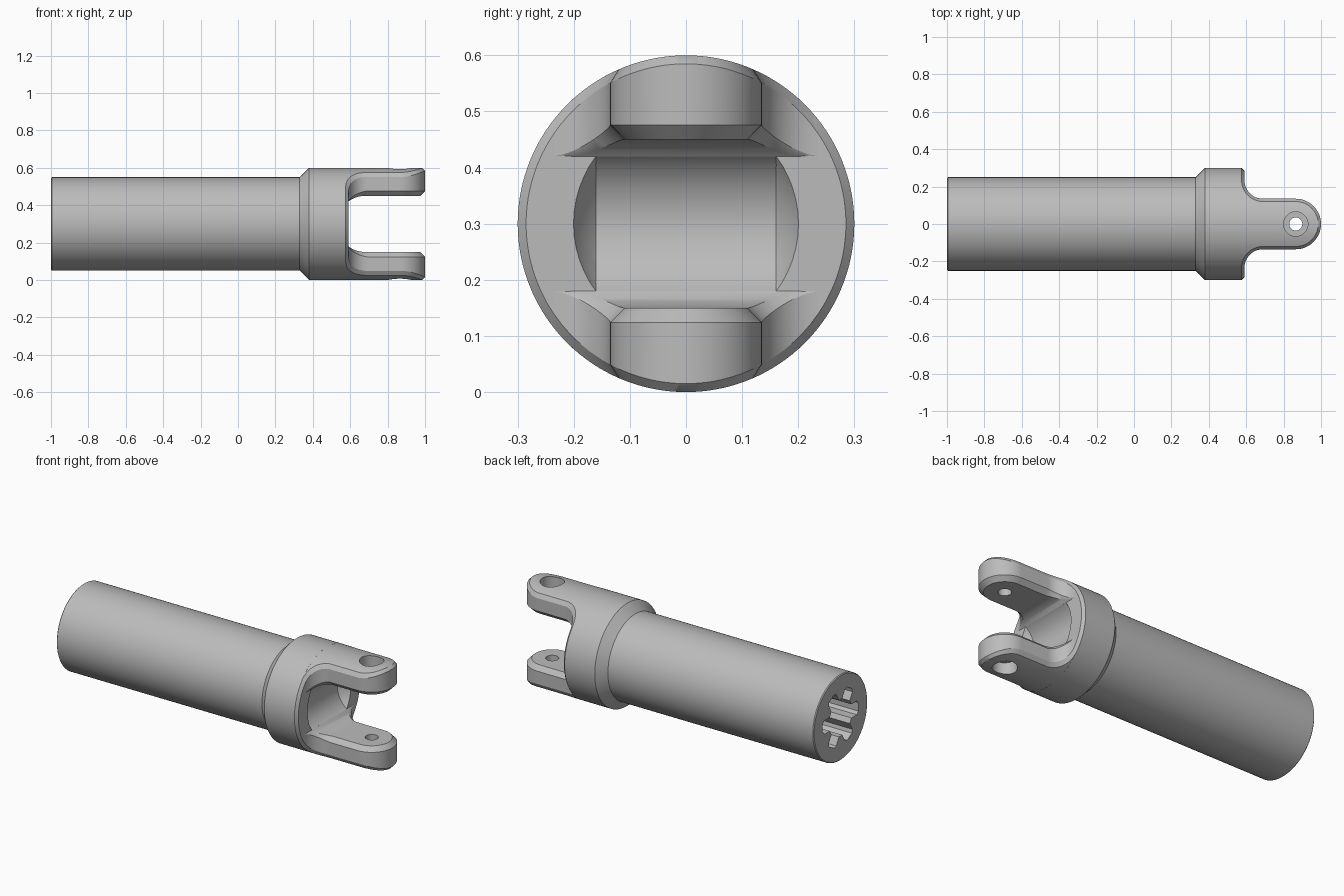
import bpy, bmesh, math
from math import sin, cos, pi, sqrt, radians
from mathutils import Matrix

if "Cube" in bpy.data.objects:
    bpy.data.objects.remove(bpy.data.objects["Cube"])

AXIS = 0.3           # height of the shaft axis
SLOT_X, SLOT_R = 0.68, 0.15

steel = bpy.data.materials.new("grey steel")
steel.diffuse_color = (0.5, 0.5, 0.5, 1)
steel.use_nodes = True
steel.node_tree.nodes["Principled BSDF"].inputs["Base Color"].default_value = steel.diffuse_color


def finish(name, bm):
    bmesh.ops.remove_doubles(bm, verts=bm.verts, dist=1e-5)
    bmesh.ops.recalc_face_normals(bm, faces=bm.faces)
    me = bpy.data.meshes.new(name)
    bm.to_mesh(me)
    bm.free()
    me.materials.append(steel)
    ob = bpy.data.objects.new(name, me)
    bpy.context.collection.objects.link(ob)
    return ob


def loft(name, rings):
    """Skin closed rings of equal length and cap both ends."""
    bm = bmesh.new()
    vs = [[bm.verts.new(p) for p in ring] for ring in rings]
    n = len(rings[0])
    for a, b in zip(vs, vs[1:]):
        for i in range(n):
            j = (i + 1) % n
            bm.faces.new((a[i], a[j], b[j], b[i]))
    bm.faces.new(vs[0])
    bm.faces.new(vs[-1])
    return finish(name, bm)


def cylinder(name, r, depth, matrix, seg=64):
    bm = bmesh.new()
    bmesh.ops.create_cone(bm, cap_ends=True, segments=seg, radius1=r, radius2=r,
                          depth=depth, matrix=matrix)
    return finish(name, bm)


def boolean(ob, cutter, op="DIFFERENCE"):
    mod = ob.modifiers.new("cut", "BOOLEAN")
    mod.operation, mod.object, mod.solver = op, cutter, "EXACT"
    bpy.context.view_layer.objects.active = ob
    bpy.ops.object.modifier_apply(modifier=mod.name)
    bpy.data.objects.remove(cutter)


# Shaft and collar, turned around the x axis
profile = [(-1, 0.245), (-0.995, 0.25), (0.33, 0.25), (0.38, 0.30), (0.575, 0.30), (0.59, 0.285)]
SEG = 128
shaft = loft("shaft_and_collar", [
    [(x, r * cos(2 * pi * i / SEG), AXIS + r * sin(2 * pi * i / SEG)) for i in range(SEG)]
    for x, r in profile])

# Six-slot spline socket in the back end
lobe = [(0.10, -0.04), (0.15, -0.04), (0.165, -0.025), (0.165, 0.025), (0.15, 0.04), (0.10, 0.04)]
spline = []
for k in range(6):
    a = k * pi / 3
    spline += [(u * cos(a) - v * sin(a), u * sin(a) + v * cos(a)) for u, v in lobe]
boolean(shaft, loft("spline_cutter", [[(x, y, AXIS + z) for y, z in spline] for x in (-1.1, 0.0)]))

# Rounded pocket in the fork end: sphere trimmed by a cross cylinder
bm = bmesh.new()
bmesh.ops.create_uvsphere(bm, u_segments=64, v_segments=32, radius=0.22,
                          matrix=Matrix.Translation((SLOT_X, 0, AXIS)))
pocket = finish("pocket_cutter", bm)
across = Matrix.Translation((SLOT_X, 0, AXIS)) @ Matrix.Rotation(pi / 2, 4, "X")
boolean(pocket, cylinder("pocket_trim", SLOT_R, 1, across, 96), "INTERSECT")
boolean(shaft, pocket)

# Half outline of a fork ear: (x, y, inward normal, inner chamfer)
outline = []
for i in range(13):
    a = pi + pi / 2 * i / 12
    outline.append((0.69 + 0.1 * cos(a), 0.235 + 0.1 * sin(a), cos(a), sin(a), 0.026 * i / 12))
for i in range(17):
    a = pi / 2 * (1 - i / 16)
    outline.append((0.865 + 0.135 * cos(a), 0.135 * sin(a), -cos(a), -sin(a), 0.026))


def slot_z(x):
    return sqrt(SLOT_R ** 2 - (SLOT_X - x) ** 2) if x < SLOT_X else SLOT_R


def ear(name, side):
    rings = []
    for x, y, nx, ny, c in outline:
        xi, yi = x + c * nx, max(0, y + c * ny)              # inner chamfer edge
        xo, yo = x + 0.015 * nx, max(0, y + 0.015 * ny)      # outer chamfer edge
        zi, rim = slot_z(xi), sqrt(0.285 ** 2 - y * y)
        ring = [(xi, -yi, zi), (xi, yi, zi), (x, y, slot_z(x) + c), (x, y, rim)]
        for k in range(17):
            t = yo * (1 - k / 8)
            ring.append((xo, t, sqrt(0.09 - t * t)))
        ring += [(x, -y, rim), (x, -y, slot_z(x) + c)]
        rings.append([(px, py, AXIS + side * pz) for px, py, pz in ring])
    ob = loft(name, rings)
    # Pin hole with a counterbore on the outside
    for r, z in ((0.035, 0.2), (0.065, 0.33)):
        depth = 0.4 if r < 0.05 else 0.2
        boolean(ob, cylinder("pin_cutter", r, depth,
                             Matrix.Translation((0.865, 0, AXIS + side * z)), 48))
    return ob


parts = [shaft, ear("upper_fork_ear", 1), ear("lower_fork_ear", -1)]

# Smooth shading with crisp edges
bpy.ops.object.select_all(action="DESELECT")
for ob in parts:
    ob.select_set(True)
bpy.context.view_layer.objects.active = shaft
bpy.ops.object.shade_smooth_by_angle(angle=radians(30))
